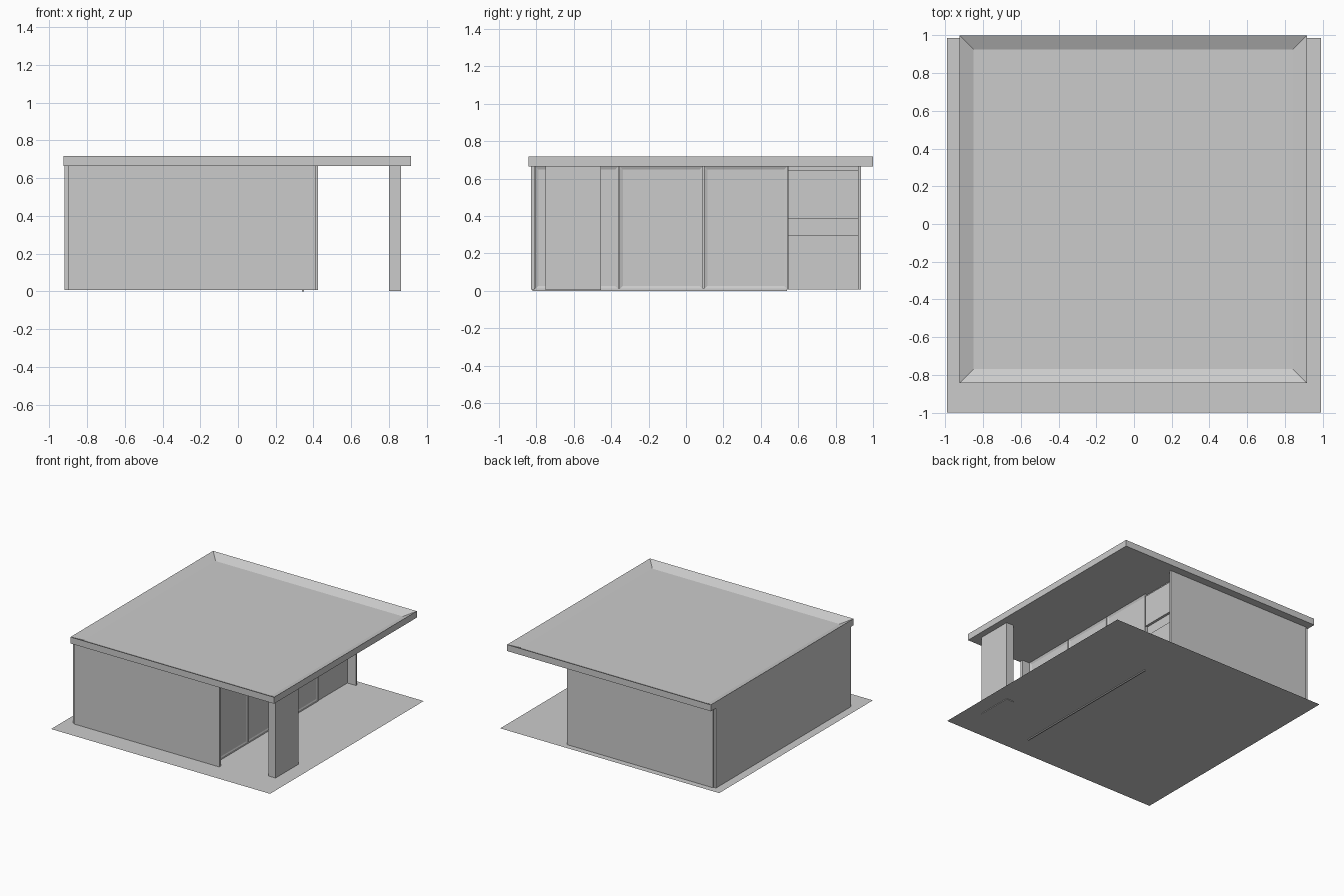
import bpy
import bmesh

if "Cube" in bpy.data.objects:
    bpy.data.objects.remove(bpy.data.objects["Cube"])

grey = bpy.data.materials.new("plain_grey")
grey.diffuse_color = (0.6, 0.6, 0.6, 1)
grey.use_nodes = True
grey.node_tree.nodes["Principled BSDF"].inputs["Base Color"].default_value = grey.diffuse_color


def finish(name, bm):
    me = bpy.data.meshes.new(name)
    bm.to_mesh(me)
    bm.free()
    me.materials.append(grey)
    ob = bpy.data.objects.new(name, me)
    bpy.context.collection.objects.link(ob)
    return ob


def box_bm(x0, x1, y0, y1, z0, z1):
    bm = bmesh.new()
    bmesh.ops.create_cube(bm, size=1)
    for v in bm.verts:
        v.co.x = x1 if v.co.x > 0 else x0
        v.co.y = y1 if v.co.y > 0 else y0
        v.co.z = z1 if v.co.z > 0 else z0
    return bm


def box(name, *b):
    return finish(name, box_bm(*b))


def inset_face(bm, pick, width, depth):
    bm.normal_update()
    face = max(bm.faces, key=pick)
    bmesh.ops.inset_region(bm, faces=[face], thickness=width)
    shift = face.normal * -depth
    for v in face.verts:
        v.co += shift


FLOOR, CEIL = 0.008, 0.665

# thin ground sheet
bm = bmesh.new()
bm.faces.new([bm.verts.new((x, y, FLOOR)) for x, y in
              ((-0.99, -1), (0.99, -1), (0.99, 0.985), (-0.99, 0.985))])
finish("ground_sheet", bm)

# flat roof with a sunken top
bm = box_bm(-0.925, 0.917, -0.843, 1.0, CEIL, 0.718)
inset_face(bm, lambda f: f.normal.z, 0.105, 0.035)
finish("roof", bm)

# three solid walls
box("front_wall", -0.90, 0.412, -0.83, -0.81, FLOOR, CEIL)
box("back_wall", -0.90, 0.423, 0.92, 0.935, FLOOR, CEIL)
box("left_wall", -0.92, -0.90, -0.82, 0.925, FLOOR, CEIL)

# pillar under the open corner
box("pillar", 0.80, 0.865, -0.75, -0.455, 0.003, CEIL)

# glazed front: three framed door panels, inset on both sides
width = (0.545 + 0.81) / 3
for i in range(3):
    y = -0.81 + i * width
    bm = box_bm(0.325, 0.345, y + 0.003, y + width - 0.003, FLOOR, CEIL)
    for s in (1, -1):
        inset_face(bm, lambda f, s=s: s * f.normal.x, 0.025, 0.007)
    finish(f"door_panel_{i + 1}", bm)
box("door_rail", 0.34, 0.35, -0.82, 0.54, 0.0, 0.012)

# end bay with an upper and a lower panel
box("end_bay_wall", 0.315, 0.325, 0.545, 0.92, FLOOR, CEIL)
for name, z0, z1 in (("lower_panel", FLOOR, 0.295), ("upper_panel", 0.385, 0.642)):
    box(name, 0.325, 0.345, 0.545, 0.92, z0, z1)
